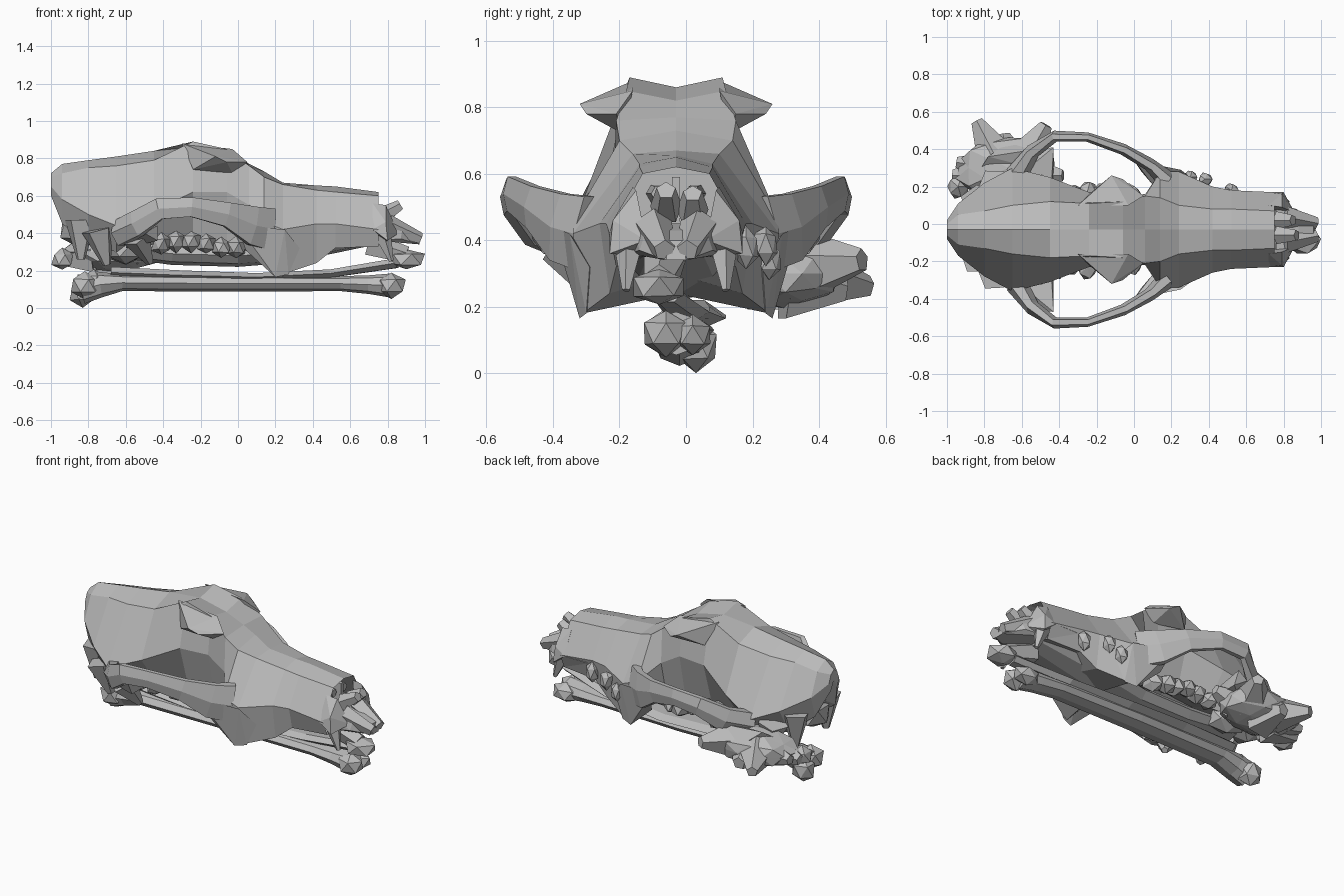
import bpy, bmesh, math, random
from mathutils import Vector

random.seed(4)
if "Cube" in bpy.data.objects:
    bpy.data.objects.remove(bpy.data.objects["Cube"])

bone_grey = bpy.data.materials.new("bone_grey")
bone_grey.use_nodes = True
colour = (0.5, 0.5, 0.5, 1)
bone_grey.diffuse_color = colour
bone_grey.node_tree.nodes["Principled BSDF"].inputs["Base Color"].default_value = colour

MID = -0.03  # the skull's own middle line


def finish(name, bm):
    bmesh.ops.recalc_face_normals(bm, faces=bm.faces)
    mesh = bpy.data.meshes.new(name)
    bm.to_mesh(mesh)
    bm.free()
    mesh.materials.append(bone_grey)
    obj = bpy.data.objects.new(name, mesh)
    bpy.context.collection.objects.link(obj)
    return obj


def bridge(bm, rings):
    """Skin a row of rings and cap both ends; returns the last cap."""
    rows = [[bm.verts.new(p) for p in ring] for ring in rings]
    for a, b in zip(rows, rows[1:]):
        for i in range(len(a)):
            j = (i + 1) % len(a)
            bm.faces.new((a[i], a[j], b[j], b[i]))
    bm.faces.new(rows[0])
    return bm.faces.new(rows[-1])


def tube(name, path, sides=6):
    """Path points are x, y, z, half width, half height."""
    bm, rings = bmesh.new(), []
    pts = [Vector(p[:3]) for p in path]
    for i, p in enumerate(path):
        along = pts[min(i + 1, len(pts) - 1)] - pts[max(i - 1, 0)]
        side = along.cross(Vector((0, 0, 1))).normalized()
        up = side.cross(along).normalized()
        angles = [math.tau * k / sides for k in range(sides)]
        rings.append([pts[i] + side * p[3] * math.cos(a) + up * p[4] * math.sin(a) for a in angles])
    bridge(bm, rings)
    return finish(name, bm)


def hull(name, points):
    bm = bmesh.new()
    for p in points:
        bm.verts.new(p)
    bmesh.ops.convex_hull(bm, input=bm.verts)
    return finish(name, bm)


def lump(name, centre, size, rough=0.1, detail=1):
    bm = bmesh.new()
    bmesh.ops.create_icosphere(bm, subdivisions=detail, radius=1)
    for v in bm.verts:
        k = 1 + random.uniform(-rough, rough)
        v.co = [c + s * q * k for c, s, q in zip(centre, size, v.co)]
    return finish(name, bm)


def spike(name, base, tip, radius, blunt=0.25):
    base, tip = Vector(base), Vector(tip)
    bm = bmesh.new()
    bmesh.ops.create_cone(bm, cap_ends=True, segments=5, radius1=radius,
                          radius2=radius * blunt, depth=(tip - base).length)
    turn = (tip - base).to_track_quat("Z", "Y")
    for v in bm.verts:
        v.co = turn @ v.co + (base + tip) / 2
    return finish(name, bm)


# Skull: x, crest z, shoulder y z, widest y z, underside edge y z
stations = [
    (-1.0, .72, .03, .70, .05, .65, .03, .6),
    (-.94, .77, .08, .72, .14, .58, .1, .45),
    (-.8, .79, .1, .75, .25, .5, .16, .34),
    (-.65, .81, .13, .76, .33, .44, .2, .3),
    (-.45, .84, .15, .79, .28, .52, .14, .34),
    (-.24, .86, .14, .89, .2, .62, .12, .36),
    (-.06, .82, .15, .85, .18, .62, .12, .34),
    (.06, .77, .18, .76, .19, .55, .13, .3),
    (.14, .73, .17, .7, .31, .46, .31, .28),
    (.24, .67, .13, .66, .31, .42, .28, .18),
    (.42, .655, .11, .63, .23, .45, .2, .24),
    (.52, .65, .11, .62, .21, .45, .18, .32),
    (.75, .62, .1, .6, .2, .42, .16, .33),
]
bm = bmesh.new()
rings = []
for x, top, ws, zs, ww, zw, wb, zb in stations:
    half = [(ws, zs), (ww, zw), (wb, zb)]
    loop = [(0, top)] + half + [(0, zb + .06)] + [(-y, z) for y, z in reversed(half)]
    rings.append([(x, MID + y, z) for y, z in loop])
nose = bridge(bm, rings)
# Hollow nose opening
bmesh.ops.inset_region(bm, faces=[nose], thickness=0.045)
hole = bmesh.ops.extrude_discrete_faces(bm, faces=[nose])["faces"][0]
bmesh.ops.translate(bm, verts=hole.verts, vec=(-.25, 0, 0))
finish("skull", bm)

# Nasal septum and scrolls inside the opening
hull("nasal_septum", [(x, MID + y, z) for x in (.5, .74) for y in (-.012, .012) for z in (.38, .59)])
for s in (-1, 1):
    for z in (.46, .54):
        tube("nasal_scroll", [(.5, MID + s * .06, z, .03, .03), (.72, MID + s * .05, z, .025, .025)])

for s, tag in ((-1, "right"), (1, "left")):
    def at(x, y, z, *rest):
        return (x, MID + s * y, z, *rest)

    # Cheek arch standing clear of the skull
    tube(tag + "_cheek_arch", [
        at(.17, .27, .42, .05, .13), at(.08, .35, .44, .035, .12), at(-.06, .43, .5, .03, .075),
        at(-.25, .495, .54, .025, .06), at(-.42, .5, .53, .03, .065),
        at(-.54, .42, .45, .04, .08), at(-.63, .29, .4, .06, .08)])
    # Shelf joining the rear of the arch to the skull
    hull(tag + "_arch_shelf", [at(-.6, .27, .32), at(-.6, .3, .42), at(-.43, .24, .36), at(-.44, .27, .42),
                               at(-.43, .44, .44), at(-.5, .43, .4), at(-.43, .4, .36)])
    # Brow process over the eye socket
    hull(tag + "_brow", [at(-.3, .13, .88), at(-.24, .19, .74), at(-.12, .29, .81), at(-.06, .27, .78),
                         at(.05, .18, .78), at(-.03, .13, .85), at(-.03, .16, .72)])
    # Cheek corner and processes behind the ear
    hull(tag + "_cheek_corner", [at(0, .37, .44), at(.04, .31, .31), at(.1, .24, .34), at(.2, .29, .165),
                                 at(.27, .27, .18), at(.33, .26, .32), at(.25, .32, .42), at(.22, .22, .27)])
    spike(tag + "_jaw_joint", at(-.54, .33, .38), at(-.47, .26, .24), .08)
    spike(tag + "_ear_process", at(-.75, .24, .42), at(-.7, .22, .23), .09)
    spike(tag + "_nape_process", at(-.84, .15, .47), at(-.84, .15, .26), .09)
    lump(tag + "_ear_bulb", at(-.6, .13, .31), (.12, .09, .08))
    # Row of cheek teeth
    for i in range(6):
        lump(tag + "_back_tooth", at(-.41 + i * .08, .2 - .02 * (i % 2), .34 + .02 * math.sin(i)),
             (.055, .07, .06), .15)
    # Lip of the nose opening and corner tooth
    hull(tag + "_nose_lip", [at(.72, .2, .42), at(.72, .13, .56), at(.8, .2, .36), at(.79, .19, .46),
                             at(.79, .12, .55), at(.86, .09, .4), at(.77, .09, .35)])
    spike(tag + "_fang", at(.77, .14, .4), at(.82, .15, .25), .05)
    spike(tag + "_upper_front_tooth", at(.8, .07, .44), at(.975, .035, .37), .06, .55)

# Bumps along the left jaw edge
for x, y, z in ((.38, .24, .39), (.52, .18, .38), (.3, .25, .34)):
    lump("side_tooth", (x, y, z), (.04, .04, .06), .15)

# Pieces at the tip of the muzzle
hull("muzzle_tip", [(x, MID + s * y, z) for s in (-1, 1) for x, y, z in (
    (.74, .14, .36), (.76, .13, .45), (.87, .11, .37), (.88, .09, .43), (.97, .03, .34), (.96, .02, .4))])
spike("nose_tooth", (.77, -.06, .49), (.87, -.06, .55), .05, .6)
spike("nose_tooth", (.77, .02, .48), (.85, .02, .54), .05, .6)
lump("lower_front_tooth", (.9, -.08, .26), (.1, .085, .06), .12)
spike("lower_tooth_root", (.7, -.06, .34), (.9, -.08, .28), .07, .7)

# Occipital knob, palate and strut below the skull
lump("nape_knob", (-.86, MID, .42), (.1, .12, .1))
tube("palate", [(-.72, MID, .33, .1, .05), (-.35, MID, .29, .12, .06), (0, MID, .28, .14, .06),
                (.25, MID, .29, .18, .05), (.5, MID, .33, .15, .04), (.74, MID, .37, .12, .03)], 8)
tube("lower_strut", [(-.68, .02, .19, .07, .035), (-.3, .02, .175, .1, .03), (.1, .02, .165, .1, .025),
                     (.5, 0, .185, .07, .025), (.85, -.06, .24, .05, .03)])

# Long bone the skull rests on, flaring to a knuckle at each end
tube("long_bone", [(-.84, -.02, .1, .08, .08), (-.74, -.02, .125, .085, .07), (-.62, -.01, .135, .085, .045),
                   (0, 0, .13, .085, .042), (.55, -.01, .13, .075, .04),
                   (.7, -.02, .125, .075, .05), (.82, -.03, .12, .08, .065)], 8)
for x, y, z, size in ((-.83, .03, .08, (.075, .07, .08)), (-.82, -.06, .12, (.08, .075, .075)),
                      (-.77, -.02, .14, (.07, .08, .07)), (.82, -.06, .12, (.085, .075, .07)),
                      (.81, .02, .115, (.09, .065, .06))):
    lump("bone_knuckle", (x, y, z), size, .06)

# Loose vertebra beside the skull
lump("vertebra_body", (-.67, .3, .3), (.27, .17, .1), .1, 2)
for tip, base, radius in (
        ((-.84, .55, .26), (-.74, .36, .29), .11), ((-.47, .53, .34), (-.58, .34, .32), .12),
        ((-.97, .26, .26), (-.78, .25, .28), .11), ((-.95, .33, .28), (-.75, .3, .28), .1),
        ((-.38, .26, .36), (-.56, .26, .32), .11), ((-.7, .48, .25), (-.67, .3, .27), .13)):
    spike("vertebra_process", base, tip, radius, .3)
hull("vertebra_crest", [(-.83, .28, .36), (-.46, .28, .37), (-.78, .36, .42), (-.52, .4, .42),
                        (-.67, .44, .33), (-.67, .22, .3)])
lump("vertebra_knob", (-.94, .2, .26), (.06, .07, .06))
